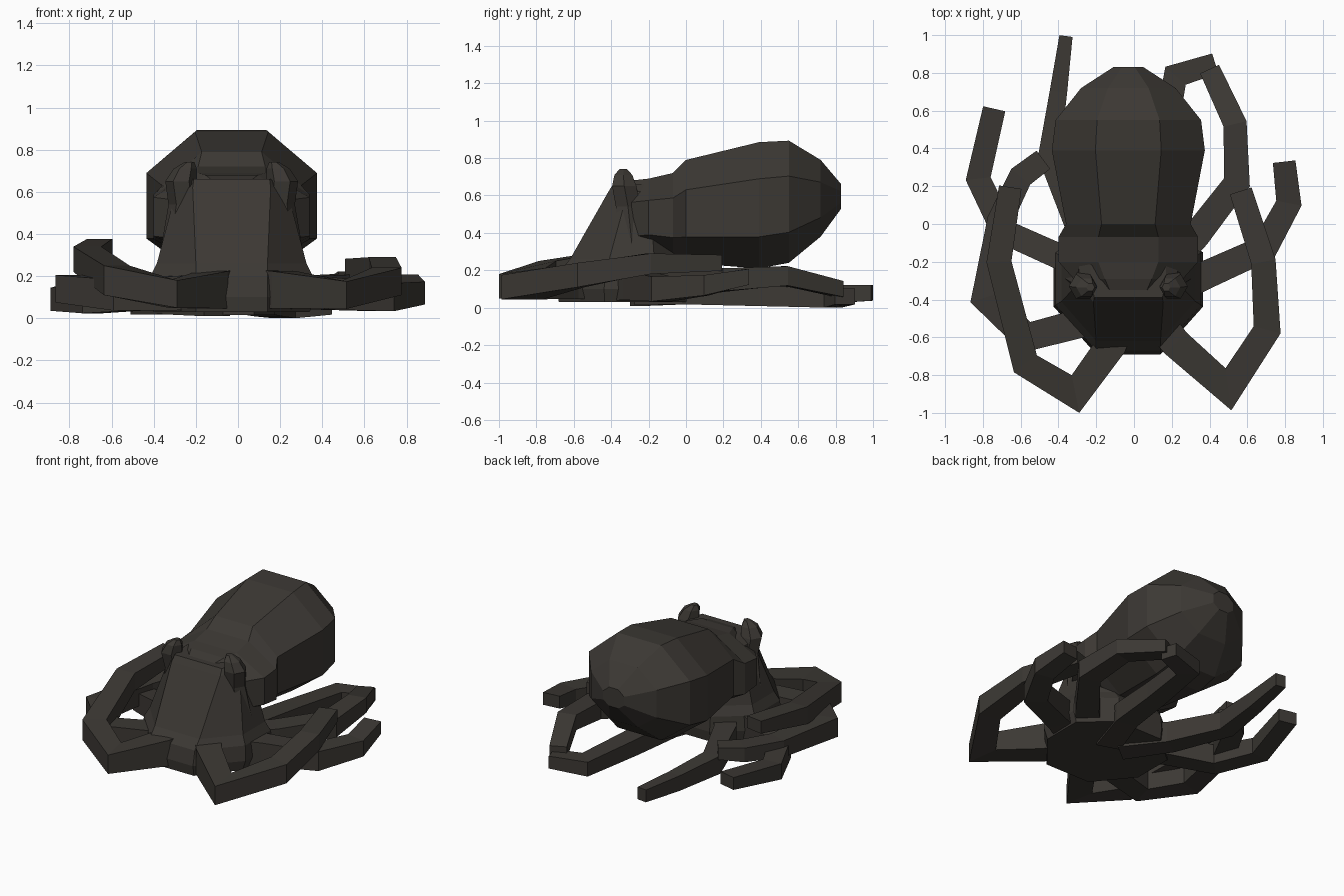
import bpy, bmesh, math
from mathutils import Vector

if "Cube" in bpy.data.objects:
    bpy.data.objects.remove(bpy.data.objects["Cube"])

mat = bpy.data.materials.new("dark_skin")
mat.diffuse_color = (0.045, 0.04, 0.034, 1)
mat.use_nodes = True
mat.node_tree.nodes["Principled BSDF"].inputs["Base Color"].default_value = mat.diffuse_color
CX = -0.03


def loft(name, rings):
    """Skin a list of equal-length vertex rings and cap both ends."""
    bm = bmesh.new()
    vs = [[bm.verts.new(p) for p in r] for r in rings]
    n = len(rings[0])
    for a, b in zip(vs, vs[1:]):
        for i in range(n):
            j = (i + 1) % n
            bm.faces.new((a[i], a[j], b[j], b[i]))
    bm.faces.new(vs[0])
    bm.faces.new(vs[-1])
    bmesh.ops.recalc_face_normals(bm, faces=bm.faces[:])
    me = bpy.data.meshes.new(name)
    bm.to_mesh(me)
    bm.free()
    ob = bpy.data.objects.new(name, me)
    bpy.context.collection.objects.link(ob)
    me.materials.append(mat)
    return ob


# chamfered eight-sided sections
MANTLE = [(-.43, 1), (.43, 1), (1, .42), (1, -.5), (.43, -1), (-.43, -1), (-1, -.5), (-1, .42)]

# mantle and neck: y, half width, bottom, top
mantle = [(-.38, .20, .27, .65), (-.29, .29, .28, .68), (-.20, .37, .29, .69), (-.07, .37, .26, .72),
          (0, .33, .24, .79), (.39, .405, .21, .885), (.55, .385, .24, .893),
          (.72, .25, .38, .79), (.83, .08, .53, .66)]
loft("mantle", [[(CX + u * w, y, (b + t) / 2 + v * (t - b) / 2) for u, v in MANTLE]
                for y, w, b, t in mantle])

# head and skirt: z, half width, half width of front panel, front, back
head = [(.03, .37, .17, -.68, .02), (.10, .395, .17, -.69, .03), (.20, .385, .17, -.67, .02),
        (.26, .355, .17, -.62, -.02), (.62, .26, .185, -.415, -.12), (.66, .20, .18, -.39, -.15)]


def head_ring(z, w, p, f, k):
    m, d = (f + k) / 2, (k - f) / 2
    half = [(p, m + d), (w, m + .5 * d), (w, m - .3 * d), (p, m - d)]
    return [(CX + x, y, z) for x, y in half] + [(CX - x, y, z) for x, y in reversed(half)]


loft("head", [head_ring(*r) for r in head])

# eye bumps on ridges: z, offset from middle, y, radius
for side, name in ((-1, "left_eye"), (1, "right_eye")):
    ridge = [(.25, .25, -.28, .10), (.54, .225, -.31, .075), (.65, .24, -.33, .075),
             (.71, .22, -.335, .055), (.742, .20, -.335, .022)]
    loft(name, [[(CX + side * x + r * math.cos(math.tau * i / 6),
                  y + r * math.sin(math.tau * i / 6), z) for i in range(6)]
                for z, x, y, r in ridge])


def arm(name, path, w0=.14, w1=.12, h0=.16, h1=.085):
    """Square-section arm with mitred bends; a fourth path value sets the height there."""
    pts = [Vector(p[:3]) for p in path]
    rings = []
    for i, p in enumerate(pts):
        a = (p - pts[i - 1]) if i else (pts[1] - p)
        b = (pts[i + 1] - p) if i < len(pts) - 1 else a
        a, b = a.xy.normalized(), b.xy.normalized()
        t = (a + b).normalized()
        k = min(1 / max(t.dot(b), .3), 1.5)
        f = i / (len(pts) - 1)
        w = (w0 + (w1 - w0) * f) / 2 * k
        h = (path[i][3] if len(path[i]) > 3 else h0 + (h1 - h0) * f) / 2
        s = Vector((-t.y, t.x, 0)) * w
        up = Vector((0, 0, h))
        rings.append([p + s + up, p - s + up, p - s - up, p + s - up])
    loft(name, rings)


arm("front_right_arm", [(.08, -.45, .14), (.22, -.63, .135), (.50, -.875, .11, .13),
                        (.705, -.56, .175, .13), (.685, -.20, .235, .11), (.565, .175, .24)],
    w0=.17, h0=.2)
arm("front_left_arm", [(-.05, -.45, .14), (-.12, -.64, .135), (-.31, -.90, .115, .13),
                       (-.575, -.74, .18, .14), (-.715, -.20, .28, .12), (-.655, .195, .335)],
    w0=.17, h0=.2)
arm("mid_left_arm", [(-.15, -.45, .12), (-.30, -.53, .12), (-.57, -.60, .11), (-.79, -.39, .14),
                     (-.71, .02, .14), (-.60, .25, .16), (-.48, .34, .17)], w0=.16, h0=.18, h1=.08)
arm("rear_left_arm", [(-.15, -.28, .12), (-.40, -.17, .12), (-.69, -.04, .09), (-.825, .24, .09),
                      (-.74, .61, .13)], h0=.18)
arm("back_left_arm", [(-.10, -.25, .09), (-.30, .00, .09), (-.45, .36, .08), (-.40, .70, .07),
                      (-.36, .995, .08)], w0=.16, w1=.07)
arm("rear_right_arm", [(.15, -.38, .12), (.38, -.27, .12), (.69, -.13, .10), (.82, .11, .12),
                       (.795, .33, .165)], w0=.16, h0=.18)
arm("back_right_arm", [(.15, -.25, .12), (.33, -.06, .13), (.545, .22, .15), (.535, .53, .17),
                       (.40, .82, .10)], w0=.16, w1=.11)
arm("under_right_arm", [(0, -.25, .085), (.10, .05, .08), (.15, .40, .065), (.22, .785, .05),
                        (.43, .85, .06)], w0=.16, w1=.11, h0=.14)
